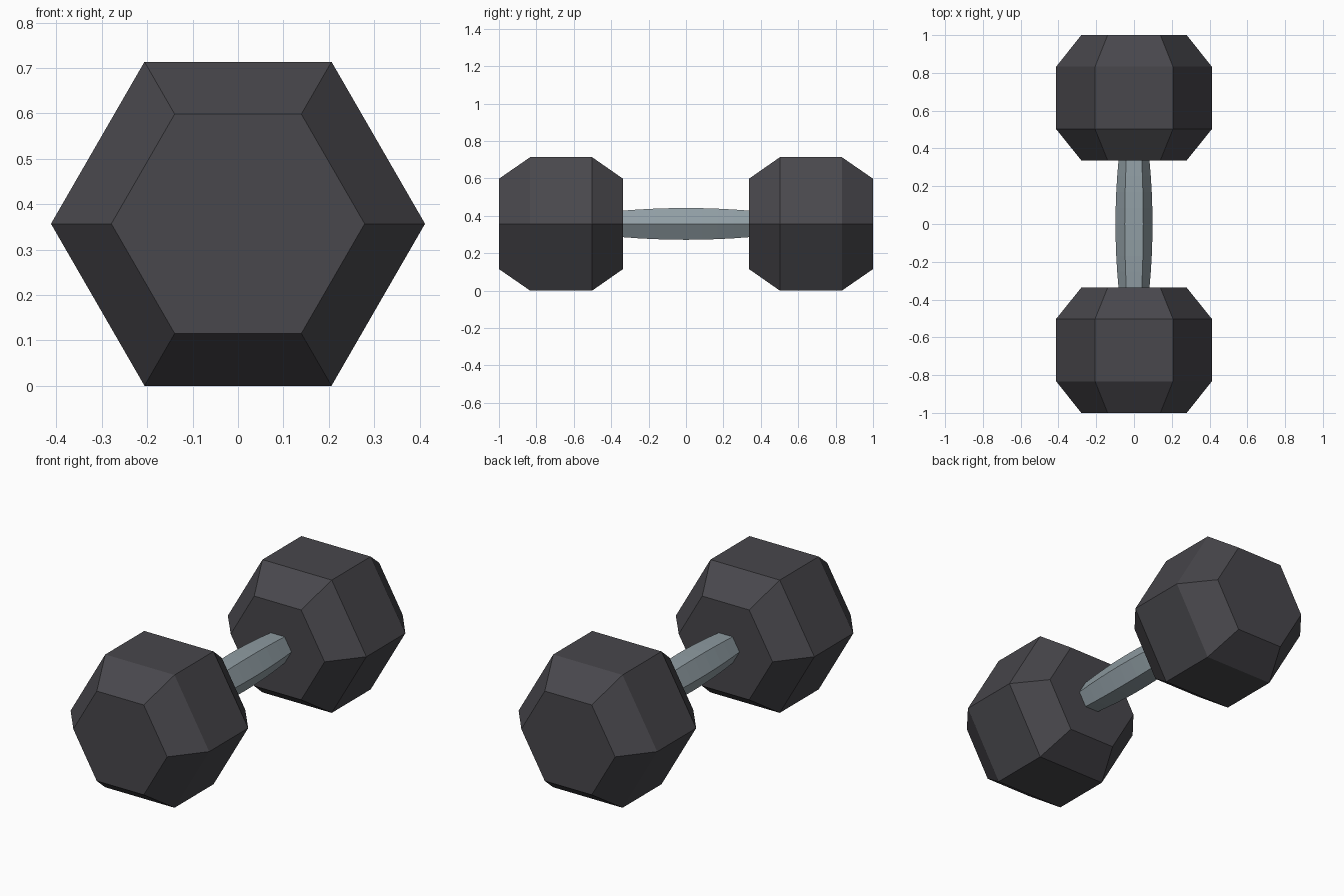
import bpy, bmesh, math

if "Cube" in bpy.data.objects:
    bpy.data.objects.remove(bpy.data.objects["Cube"])

CENTRE_Z = 0.357


def material(name, rgb):
    m = bpy.data.materials.new(name)
    m.diffuse_color = (*rgb, 1)
    m.use_nodes = True
    m.node_tree.nodes["Principled BSDF"].inputs["Base Color"].default_value = m.diffuse_color
    return m


def hex_lathe(name, profile, mat, caps=True):
    """Loft hexagons along y; profile is a list of (y, corner radius)."""
    bm = bmesh.new()
    rings = []
    for y, r in profile:
        rings.append([bm.verts.new((r * math.cos(math.pi / 3 * k), y,
                                    CENTRE_Z + r * math.sin(math.pi / 3 * k)))
                      for k in range(6)])
    for a, b in zip(rings, rings[1:]):
        for k in range(6):
            n = (k + 1) % 6
            bm.faces.new((a[k], a[n], b[n], b[k]))
    if caps:
        bm.faces.new(rings[0])
        bm.faces.new(rings[-1])
    bmesh.ops.recalc_face_normals(bm, faces=bm.faces)
    me = bpy.data.meshes.new(name)
    bm.to_mesh(me)
    bm.free()
    me.materials.append(mat)
    ob = bpy.data.objects.new(name, me)
    bpy.context.collection.objects.link(ob)
    return ob


rubber = material("dark rubber", (0.065, 0.063, 0.072))
steel = material("grey steel", (0.28, 0.34, 0.37))

# Bevelled hexagonal weights at both ends
head = [(0.337, 0.279), (0.502, 0.412), (0.833, 0.412), (1.0, 0.279)]
hex_lathe("back_weight", head, rubber)
hex_lathe("front_weight", [(-y, r) for y, r in head], rubber)

# Slightly barrelled hexagonal grip
grip = []
for i in range(9):
    y = -0.337 + 0.674 * i / 8
    grip.append((y, 0.098 - 0.016 * (y / 0.337) ** 2))
hex_lathe("grip", grip, steel)
